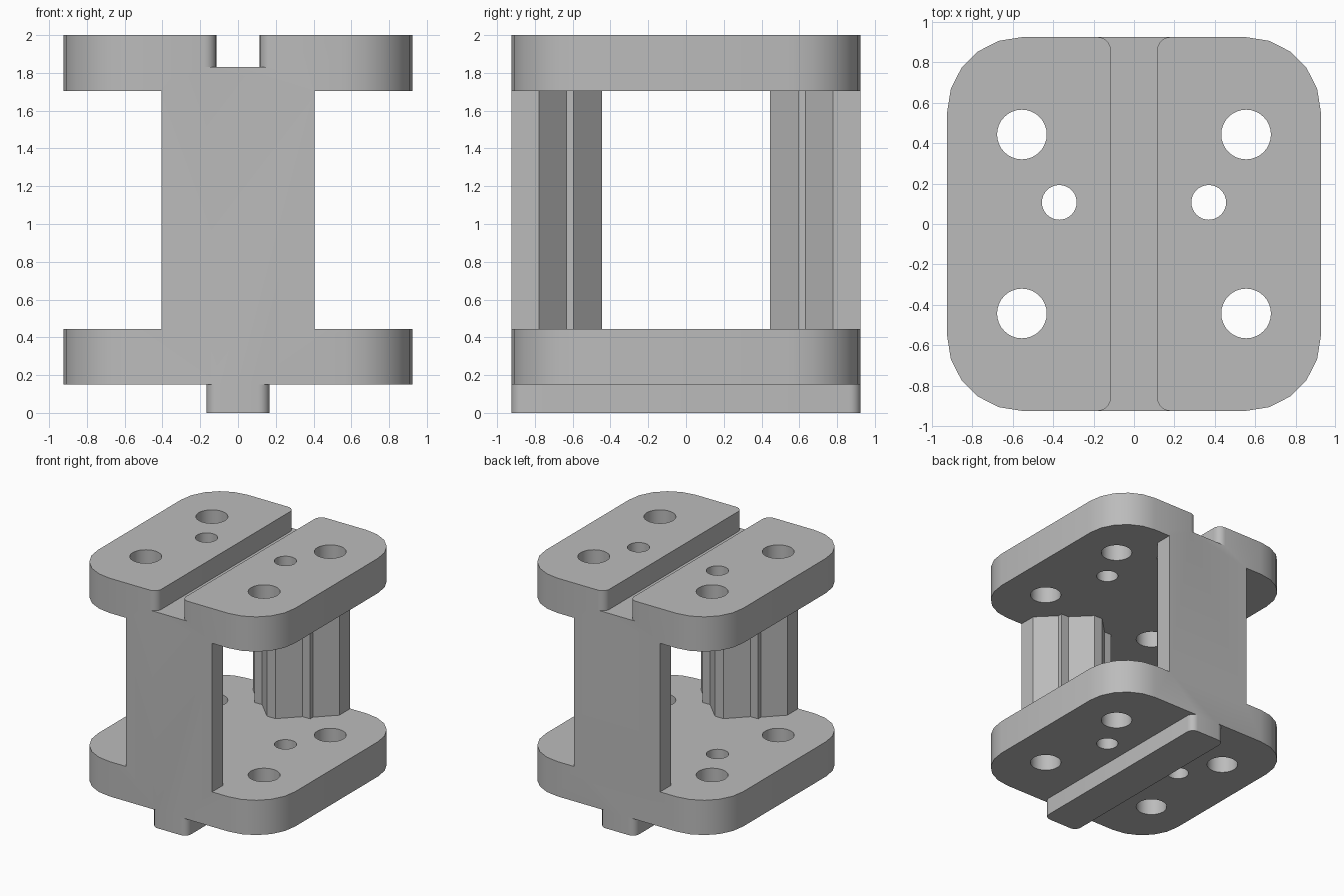
import bpy
import bmesh
from math import sin, cos, pi, radians

default = bpy.data.objects.get("Cube")
if default:
    bpy.data.objects.remove(default, do_unlink=True)

grey = bpy.data.materials.new("plain grey")
grey.use_nodes = True
grey.diffuse_color = (0.5, 0.5, 0.5, 1)
grey.node_tree.nodes["Principled BSDF"].inputs["Base Color"].default_value = (0.5, 0.5, 0.5, 1)

HALF = 0.925                     # half width of the plates
LOW, LOW_TOP = 0.15, 0.445       # lower plate
HIGH, HIGH_TOP = 1.705, 2.0      # upper plate


def arc(cx, cy, r, start, end, n):
    """Points along an arc, angles in degrees."""
    angles = [radians(start + (end - start) * i / n) for i in range(n + 1)]
    return [(cx + r * cos(a), cy + r * sin(a)) for a in angles]


def four_way(quarter):
    """Outline from a quarter running from the +x side round to the +y side."""
    half = quarter + [(-x, y) for x, y in reversed(quarter)]
    return half + [(-x, -y) for x, y in half]


def prism(name, outline, z0, z1):
    """Extrude a plan outline between two heights."""
    bm = bmesh.new()
    base = bm.faces.new([bm.verts.new((x, y, z0)) for x, y in outline])
    grown = bmesh.ops.extrude_face_region(bm, geom=[base])["geom"]
    for v in grown:
        if isinstance(v, bmesh.types.BMVert):
            v.co.z = z1
    bmesh.ops.recalc_face_normals(bm, faces=bm.faces)
    mesh = bpy.data.meshes.new(name)
    bm.to_mesh(mesh)
    bm.free()
    mesh.materials.append(grey)
    obj = bpy.data.objects.new(name, mesh)
    bpy.context.collection.objects.link(obj)
    return obj


def combine(body, tool, operation):
    """Apply a boolean and throw the tool away."""
    mod = body.modifiers.new("combine", "BOOLEAN")
    mod.object, mod.operation, mod.solver = tool, operation, "EXACT"
    bpy.context.view_layer.objects.active = body
    bpy.ops.object.modifier_apply(modifier=mod.name)
    bpy.data.objects.remove(tool, do_unlink=True)


# Two round-cornered plates
corner = 0.37
plate = four_way(arc(HALF - corner, HALF - corner, corner, 0, 90, 5))
body = prism("bracket_body", plate, LOW, LOW_TOP)
combine(body, prism("upper_plate", plate, HIGH, HIGH_TOP), "UNION")

# Front and back columns with stepped, tapering inner sides
side = [(0.405, HALF), (0.405, 0.778), (0.26, 0.633),
        (0.26, 0.595), (0.19, 0.595), (0.04, 0.445)]
column = side + [(-x, y) for x, y in reversed(side)]
for name, s in (("back_column", 1), ("front_column", -1)):
    outline = [(x, s * y) for x, y in column]
    combine(body, prism(name, outline, LOW_TOP - 0.1, HIGH + 0.05), "UNION")

# Tongue under the lower plate, with rounded ends
r, w = 0.06, 0.167
tongue = four_way(arc(w - r, HALF - r, r, 0, 90, 6))
combine(body, prism("tongue", tongue, 0, LOW + 0.1), "UNION")

# Matching groove in the upper plate, flared at both ends
r, w = 0.065, 0.115
flare = arc(w + r, HALF - r, r, 180, 90, 6) + [(w + r, HALF + 0.1)]
combine(body, prism("groove_cutter", four_way(flare), 1.83, HIGH_TOP + 0.1), "DIFFERENCE")

# Bolt holes and dowel holes through both plates
holes = [(sx * 0.555, sy * 0.443, 0.123) for sx in (-1, 1) for sy in (-1, 1)]
holes += [(sx * 0.37, 0.107, 0.086) for sx in (-1, 1)]
for x, y, r in holes:
    ring = arc(x, y, r, 0, 360, 32)[:-1]
    combine(body, prism("hole_cutter", ring, -0.1, HIGH_TOP + 0.1), "DIFFERENCE")

# Merge flush faces and shade
bm = bmesh.new()
bm.from_mesh(body.data)
bmesh.ops.remove_doubles(bm, verts=bm.verts, dist=0.0001)
bmesh.ops.dissolve_limit(bm, angle_limit=radians(0.5), verts=bm.verts, edges=bm.edges)
bm.to_mesh(body.data)
bm.free()
bpy.ops.object.select_all(action="DESELECT")
body.select_set(True)
bpy.context.view_layer.objects.active = body
bpy.ops.object.shade_smooth_by_angle(angle=radians(30))
